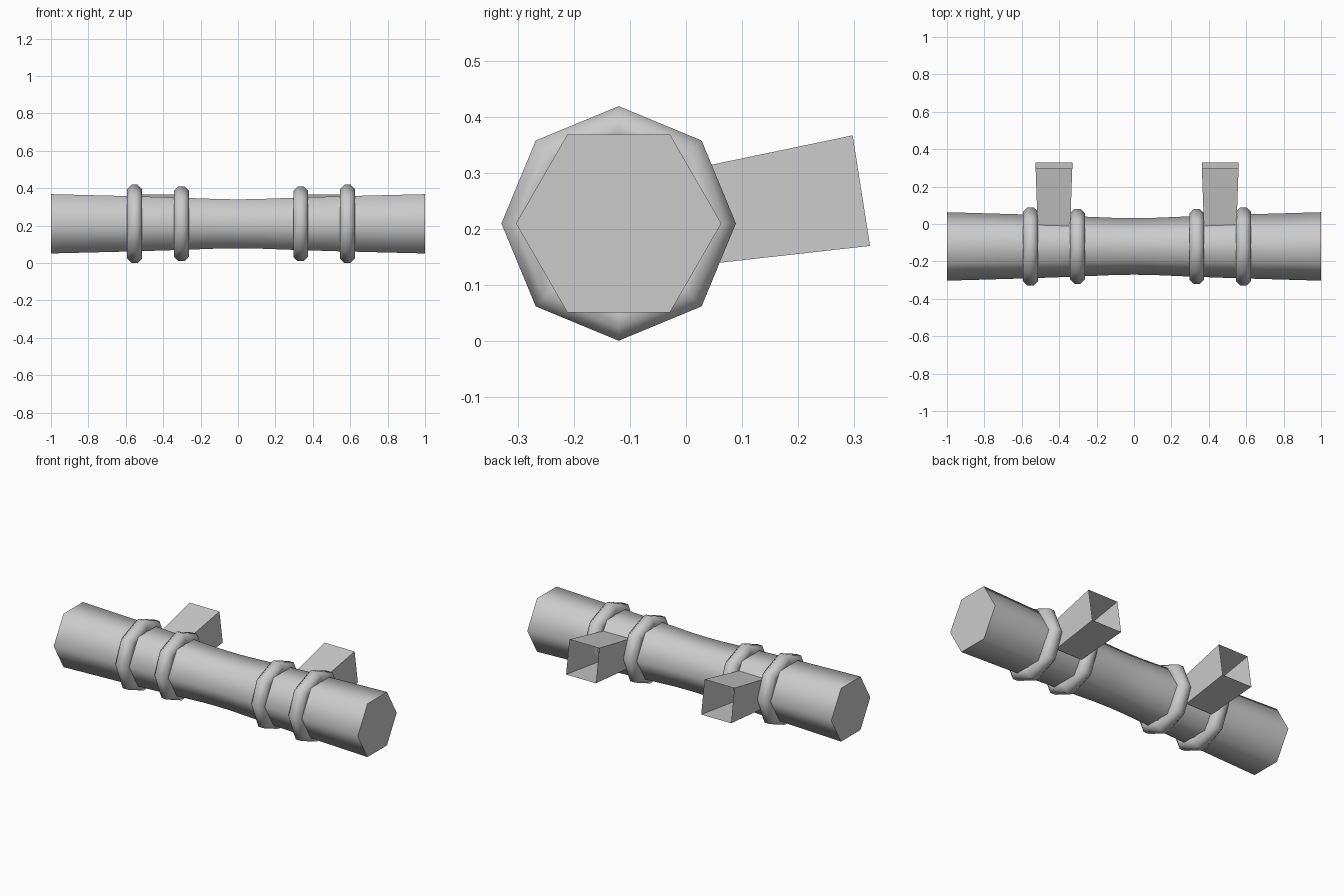
import bpy, bmesh
from math import sin, cos, pi, radians

if "Cube" in bpy.data.objects:
    bpy.data.objects.remove(bpy.data.objects["Cube"])

CY, CZ = -0.12, 0.21   # axis of the bar


def make(name, bm, smooth=None):
    bmesh.ops.recalc_face_normals(bm, faces=bm.faces)
    me = bpy.data.meshes.new(name)
    bm.to_mesh(me)
    bm.free()
    ob = bpy.data.objects.new(name, me)
    bpy.context.collection.objects.link(ob)
    if smooth:
        bpy.ops.object.select_all(action='DESELECT')
        ob.select_set(True)
        bpy.context.view_layer.objects.active = ob
        bpy.ops.object.shade_smooth_by_angle(angle=radians(smooth))
    return ob


def lathe(name, profile, sides, closed, smooth):
    """Spin (x, radius) points around the bar axis."""
    bm = bmesh.new()
    loops = [[bm.verts.new((x, CY + r * cos(2 * pi * i / sides), CZ + r * sin(2 * pi * i / sides)))
              for i in range(sides)] for x, r in profile]
    pairs = list(zip(loops, loops[1:]))
    if closed:
        pairs.append((loops[-1], loops[0]))
    else:
        bm.faces.new(loops[0])
        bm.faces.new(loops[-1])
    for a, b in pairs:
        for i in range(sides):
            j = (i + 1) % sides
            bm.faces.new((a[i], a[j], b[j], b[i]))
    return make(name, bm, smooth)


# Hexagonal bar, slightly waisted in the middle
half = [(0.1, 0.1525), (0.3, 0.161), (0.55, 0.17), (1.0, 0.183)]
bar = [(-x, r) for x, r in reversed(half)] + [(0, 0.151)] + half
lathe("bar", bar, 6, False, 70)

# Octagonal binding rings: (x, outer radius)
for n, (x, outer) in enumerate([(-0.553, 0.209), (-0.302, 0.2), (0.335, 0.2), (0.585, 0.209)]):
    t = 0.0395 / cos(pi / 8)
    mid = outer - 0.0395
    prof = [(x + t * cos(pi / 8 + k * pi / 4), mid + t * sin(pi / 8 + k * pi / 4)) for k in range(8)]
    lathe(f"ring_{n + 1}", prof, 8, True, 60)

# Open, flared square sleeves projecting from the back
# (y, z, half width) of the top and bottom edges, inner then outer
inner = [(-0.015, 0.302, 0.087), (0.02, 0.1355, 0.087)]
outer = [(0.297, 0.367, 0.098), (0.328, 0.17, 0.098)]
for side, x in (("left", -0.428), ("right", 0.461)):
    bm = bmesh.new()
    ends = []
    for (yt, zt, w), (yb, zb, _) in (inner, outer):
        ends.append([bm.verts.new(p) for p in ((x - w, yt, zt), (x + w, yt, zt),
                                               (x + w, yb, zb), (x - w, yb, zb))])
    a, b = ends
    for i in range(4):
        j = (i + 1) % 4
        bm.faces.new((a[i], a[j], b[j], b[i]))
    make(f"sleeve_{side}", bm)
